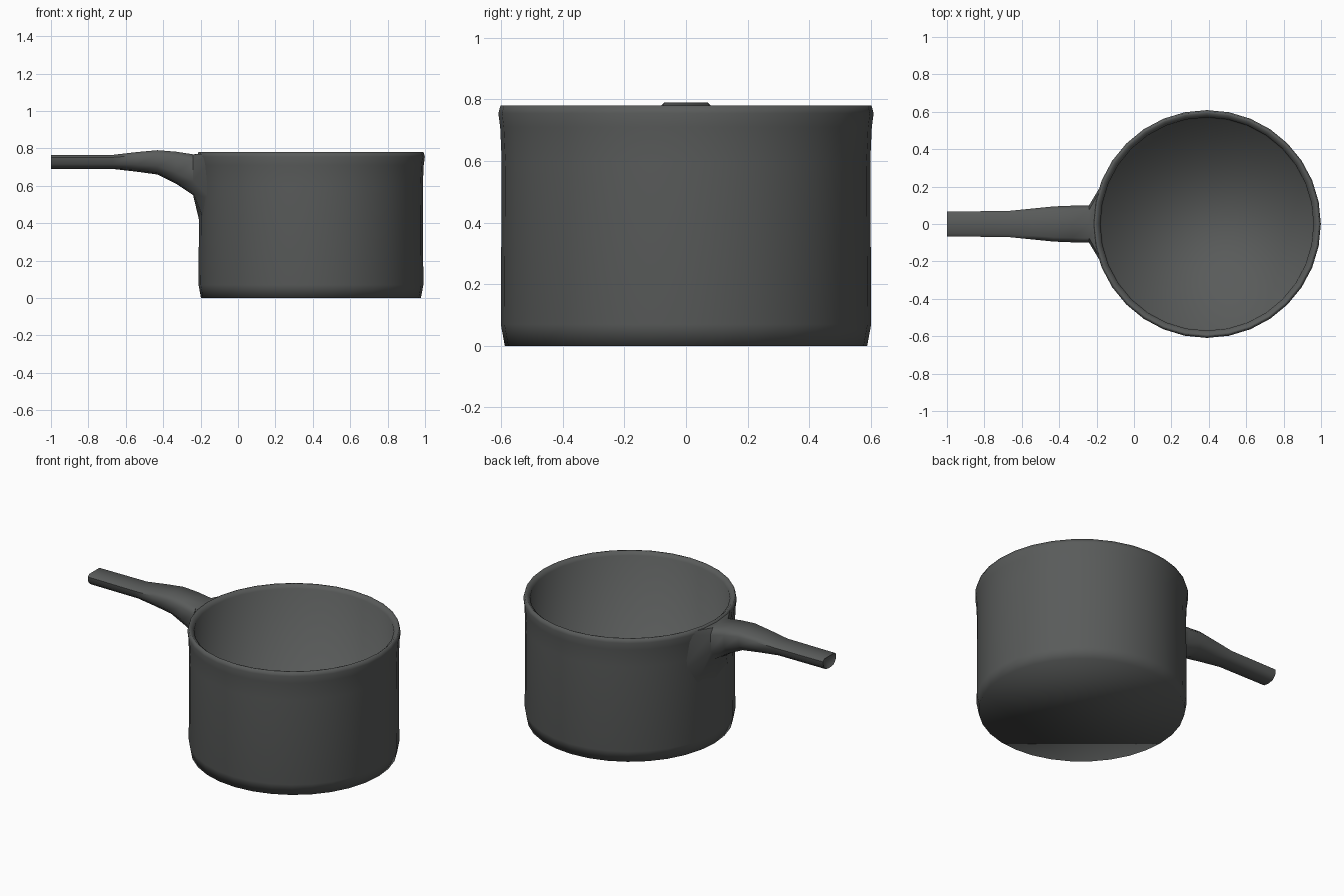
import bpy, bmesh, math

if "Cube" in bpy.data.objects:
    bpy.data.objects.remove(bpy.data.objects["Cube"])

CX, SIDES = 0.39, 32

mat = bpy.data.materials.new("dark_metal")
mat.diffuse_color = (0.1, 0.105, 0.103, 1)
mat.use_nodes = True
mat.node_tree.nodes["Principled BSDF"].inputs["Base Color"].default_value = mat.diffuse_color


def bridge(bm, a, b):
    n = len(a)
    for i in range(n):
        j = (i + 1) % n
        bm.faces.new((a[i], a[j], b[j], b[i]))


def finish(bm, name, angle):
    bmesh.ops.recalc_face_normals(bm, faces=bm.faces[:])
    mesh = bpy.data.meshes.new(name)
    bm.to_mesh(mesh)
    bm.free()
    obj = bpy.data.objects.new(name, mesh)
    bpy.context.collection.objects.link(obj)
    mesh.materials.append(mat)
    bpy.ops.object.select_all(action='DESELECT')
    obj.select_set(True)
    bpy.context.view_layer.objects.active = obj
    bpy.ops.object.shade_smooth_by_angle(angle=math.radians(angle))
    return obj


# Pot body: outer wall, slightly flared rim, inner wall and floor
profile = [(0.588, 0), (0.601, 0.07), (0.598, 0.6), (0.603, 0.71),
           (0.609, 0.755), (0.602, 0.78), (0.592, 0.78), (0.57, 0.76),
           (0.565, 0.04)]
bm = bmesh.new()
rings = []
for r, z in profile:
    rings.append([bm.verts.new((CX + r * math.cos(2 * math.pi * i / SIDES),
                                r * math.sin(2 * math.pi * i / SIDES), z))
                  for i in range(SIDES)])
for a, b in zip(rings, rings[1:]):
    bridge(bm, a, b)
bm.faces.new(rings[0])
bm.faces.new(rings[-1])
finish(bm, "pot_body", 100)

# Handle: flat-topped, round-bottomed section lofted along x, flaring into the wall
section = [(1, 0.65), (0.75, 1), (0, 1), (-0.75, 1), (-1, 0.65),
           (-0.92, -0.3), (-0.55, -0.88), (0, -1), (0.55, -0.88), (0.92, -0.3)]
stations = [  # x, half width, bottom, top
    (-0.24, 0.10, 0.55, 0.768), (-0.33, 0.098, 0.61, 0.782),
    (-0.43, 0.094, 0.66, 0.79), (-0.54, 0.083, 0.675, 0.78),
    (-0.67, 0.07, 0.69, 0.765), (-1.0, 0.066, 0.69, 0.765)]
bm = bmesh.new()
loops = []
# Root loop wrapped onto the pot wall
root = []
for u, v in section:
    y = 0.29 * u
    z = 0.58 + (0.19 if v > 0 else 0.19 * abs(v)) * (1 if v > 0 else -1)
    root.append(bm.verts.new((CX - math.sqrt(0.592 ** 2 - y * y), y, z)))
loops.append(root)
for x, w, lo, hi in stations:
    mid, half = (lo + hi) / 2, (hi - lo) / 2
    loops.append([bm.verts.new((x, w * u, mid + half * v)) for u, v in section])
for a, b in zip(loops, loops[1:]):
    bridge(bm, a, b)
# Dished handle tip
tip = bm.verts.new((-0.965, 0, 0.73))
end = loops[-1]
for i in range(len(end)):
    bm.faces.new((end[i], end[(i + 1) % len(end)], tip))
finish(bm, "handle", 55)
